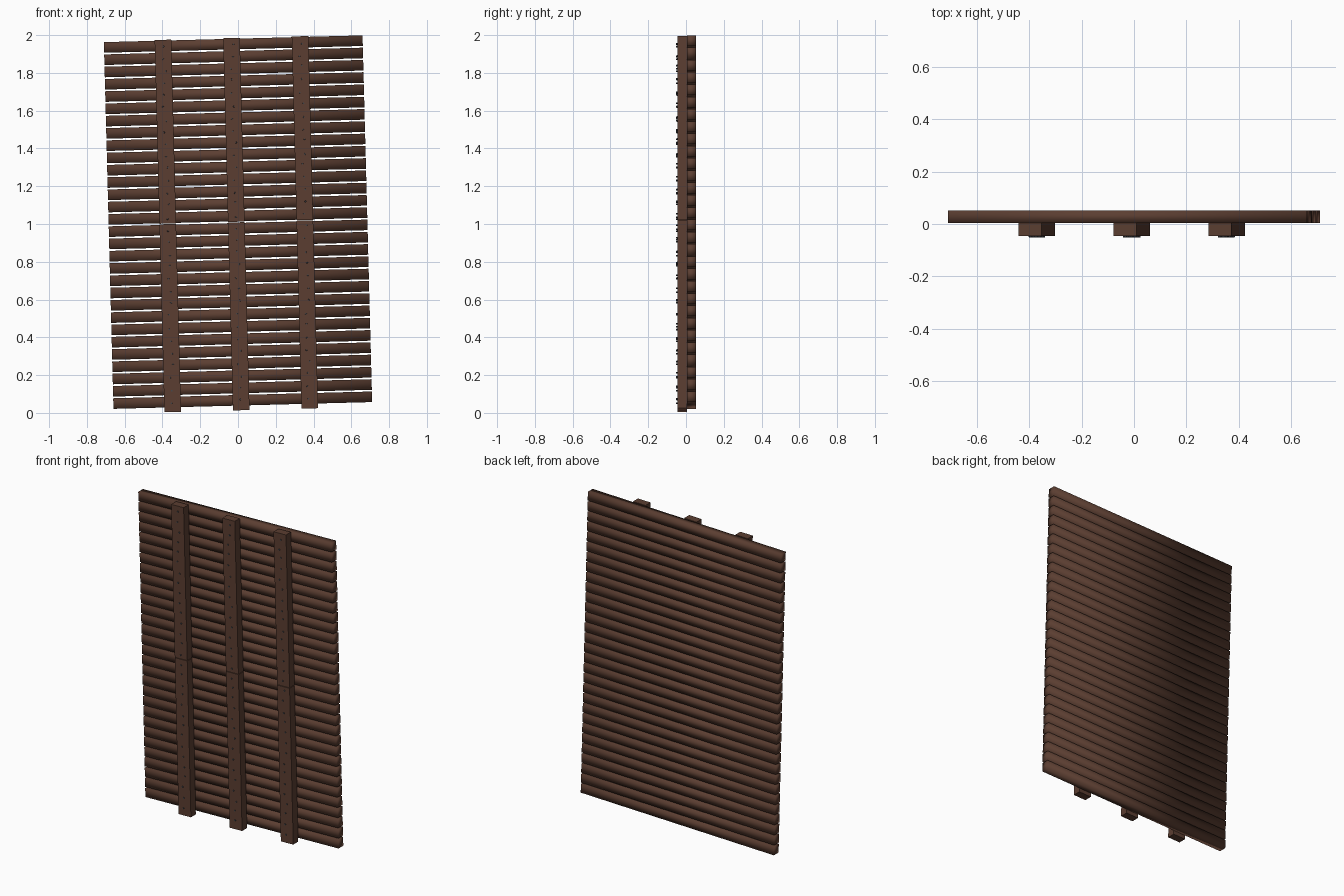
import bpy, bmesh, math, random
from mathutils import Matrix, Vector

if "Cube" in bpy.data.objects:
    bpy.data.objects.remove(bpy.data.objects["Cube"])

random.seed(4)
TILT = Matrix.Translation((0, 0, 1.01)) @ Matrix.Rotation(-math.radians(1.5), 4, 'Y')


def material(name, rgb):
    m = bpy.data.materials.new(name)
    m.diffuse_color = (*rgb, 1)
    m.use_nodes = True
    m.node_tree.nodes["Principled BSDF"].inputs["Base Color"].default_value = m.diffuse_color
    return m


wood = material("dark brown wood", (0.105, 0.048, 0.031))
iron = material("dark grey iron", (0.06, 0.065, 0.075))


def finish(bm, name, mat, smooth=False):
    me = bpy.data.meshes.new(name)
    bm.to_mesh(me)
    bm.free()
    me.materials.append(mat)
    for p in me.polygons:
        p.use_smooth = smooth
    ob = bpy.data.objects.new(name, me)
    ob.matrix_world = TILT
    bpy.context.collection.objects.link(ob)
    return ob


def box(bm, x0, x1, y0, y1, z0, z1):
    centre = Vector((x0 + x1, y0 + y1, z0 + z1)) / 2
    bmesh.ops.create_cube(bm, size=1, matrix=Matrix.Translation(centre)
                          @ Matrix.Diagonal((x1 - x0, y1 - y0, z1 - z0, 1)))


# horizontal slats, softly shaded boxes with thin gaps
COUNT, HEIGHT, REACH = 30, 0.056, 0.971
PITCH = (2 * REACH - HEIGHT) / (COUNT - 1)
levels = [-REACH + HEIGHT / 2 + i * PITCH for i in range(COUNT)]
for i, z in enumerate(levels):
    bm = bmesh.new()
    box(bm, -0.685, 0.685, 0.004, 0.052, z - HEIGHT / 2, z + HEIGHT / 2)
    finish(bm, f"slat_{i + 1}", wood, smooth=True)

# three upright battens, each in two lengths, with a nail per slat
for n, x in enumerate((-0.372, -0.009, 0.354)):
    for part, z0, z1 in (("lower", -0.996, -0.001), ("upper", 0.002, 0.975)):
        bm = bmesh.new()
        box(bm, x - 0.044, x + 0.044, -0.046, 0.004, z0, z1)
        finish(bm, f"{part}_batten_{n + 1}", wood)
    bm = bmesh.new()
    for z in levels:
        at = Vector((x + random.uniform(-0.01, 0.01), -0.047, z + random.uniform(-0.008, 0.008)))
        bmesh.ops.create_cone(bm, cap_ends=True, segments=8, radius1=0.005, radius2=0.004,
                              depth=0.01, matrix=Matrix.Translation(at)
                              @ Matrix.Rotation(math.pi / 2, 4, 'X'))
    finish(bm, f"nails_{n + 1}", iron)
